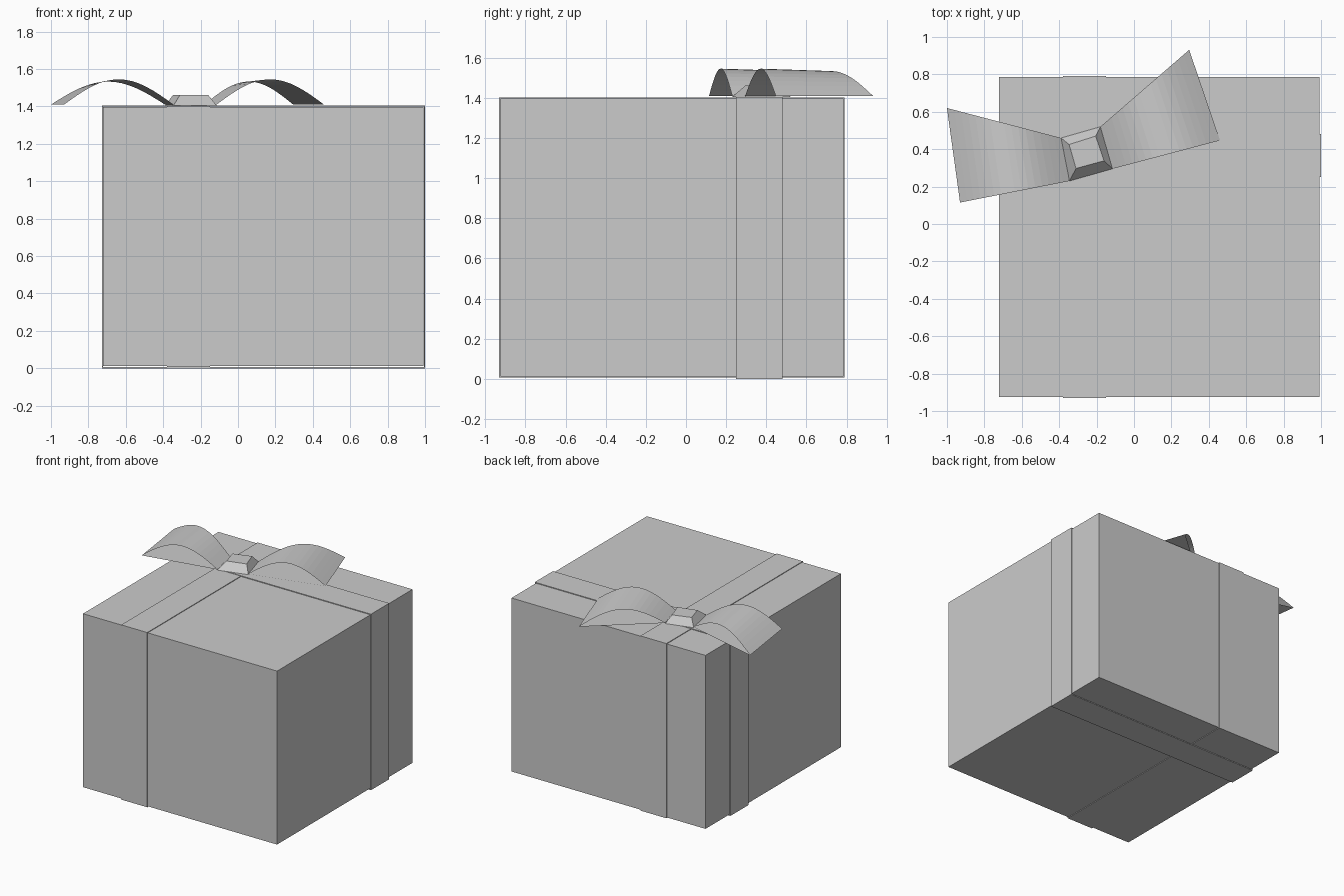
import bpy, bmesh, math
from mathutils import Vector

if "Cube" in bpy.data.objects:
    bpy.data.objects.remove(bpy.data.objects["Cube"])


def finish(name, bm):
    bmesh.ops.recalc_face_normals(bm, faces=bm.faces)
    me = bpy.data.meshes.new(name)
    bm.to_mesh(me)
    bm.free()
    ob = bpy.data.objects.new(name, me)
    bpy.context.collection.objects.link(ob)
    return ob


def block(name, lo, hi):
    bm = bmesh.new()
    bmesh.ops.create_cube(bm, size=1)
    for v in bm.verts:
        v.co = [(a + b) / 2 + c * (b - a) for a, b, c in zip(lo, hi, v.co)]
    return finish(name, bm)


def band(name, axis, side, along, z):
    """Thin ribbon wrapped round the box as a closed hoop running along x or y."""
    bm = bmesh.new()
    t = 0.006
    rows = []
    for inset in (0, t):
        a0, a1 = along[0] + inset, along[1] - inset
        z0, z1 = z[0] + inset, z[1] - inset
        for s in side:
            pts = [(a0, z0), (a1, z0), (a1, z1), (a0, z1)]
            rows.append([bm.verts.new((a, s, h) if axis == "x" else (s, a, h))
                         for a, h in pts])
    for p, q in ((0, 1), (1, 3), (3, 2), (2, 0)):
        for i in range(4):
            j = (i + 1) % 4
            bm.faces.new((rows[p][i], rows[p][j], rows[q][j], rows[q][i]))
    return finish(name, bm)


def bow_loop(name, front, back, base=1.41, n=16):
    """Flared loop: arched strip over a flat strip, open at front and back."""
    bm = bmesh.new()
    rows = []
    for (inner, outer), height in ((front, 0.135), (back, 0.123)):
        a, b = Vector((*inner, base)), Vector((*outer, base))
        row = []
        for i in range(n + 1):
            p = a.lerp(b, i / n)
            p.z += height * math.sin(math.pi * i / n)
            row.append(bm.verts.new(p))
        rows.append(row)
    f, k = rows
    for i in range(n):
        bm.faces.new((f[i], f[i + 1], k[i + 1], k[i]))
    bm.faces.new((f[0], k[0], k[n], f[n]))
    return finish(name, bm)


# Box
block("gift_box", (-0.722, -0.924, 0.012), (0.992, 0.785, 1.397))

# Crossing ribbons
band("ribbon_front_to_back", "y", (-0.38, -0.15), (-0.931, 0.790), (0.007, 1.402))
band("ribbon_side_to_side", "x", (0.25, 0.48), (-0.728, 1.0), (0.0, 1.405))

# Bow loops share the knot's base corners
fl, fr, br, bl = (-0.345, 0.23), (-0.115, 0.295), (-0.18, 0.52), (-0.39, 0.46)
bow_loop("bow_loop_left", (fl, (-0.93, 0.115)), (bl, (-1.0, 0.62)))
bow_loop("bow_loop_right", (fr, (0.46, 0.447)), (br, (0.295, 0.931)))

# Knot: tapered block
bm = bmesh.new()
low = [bm.verts.new((*p, 1.405)) for p in (fl, fr, br, bl)]
top = [bm.verts.new((*p, 1.462)) for p in
       ((-0.31, 0.297), (-0.16, 0.338), (-0.205, 0.47), (-0.347, 0.425))]
bm.faces.new(low)
bm.faces.new(top)
for i in range(4):
    j = (i + 1) % 4
    bm.faces.new((low[i], low[j], top[j], top[i]))
finish("bow_knot", bm)
